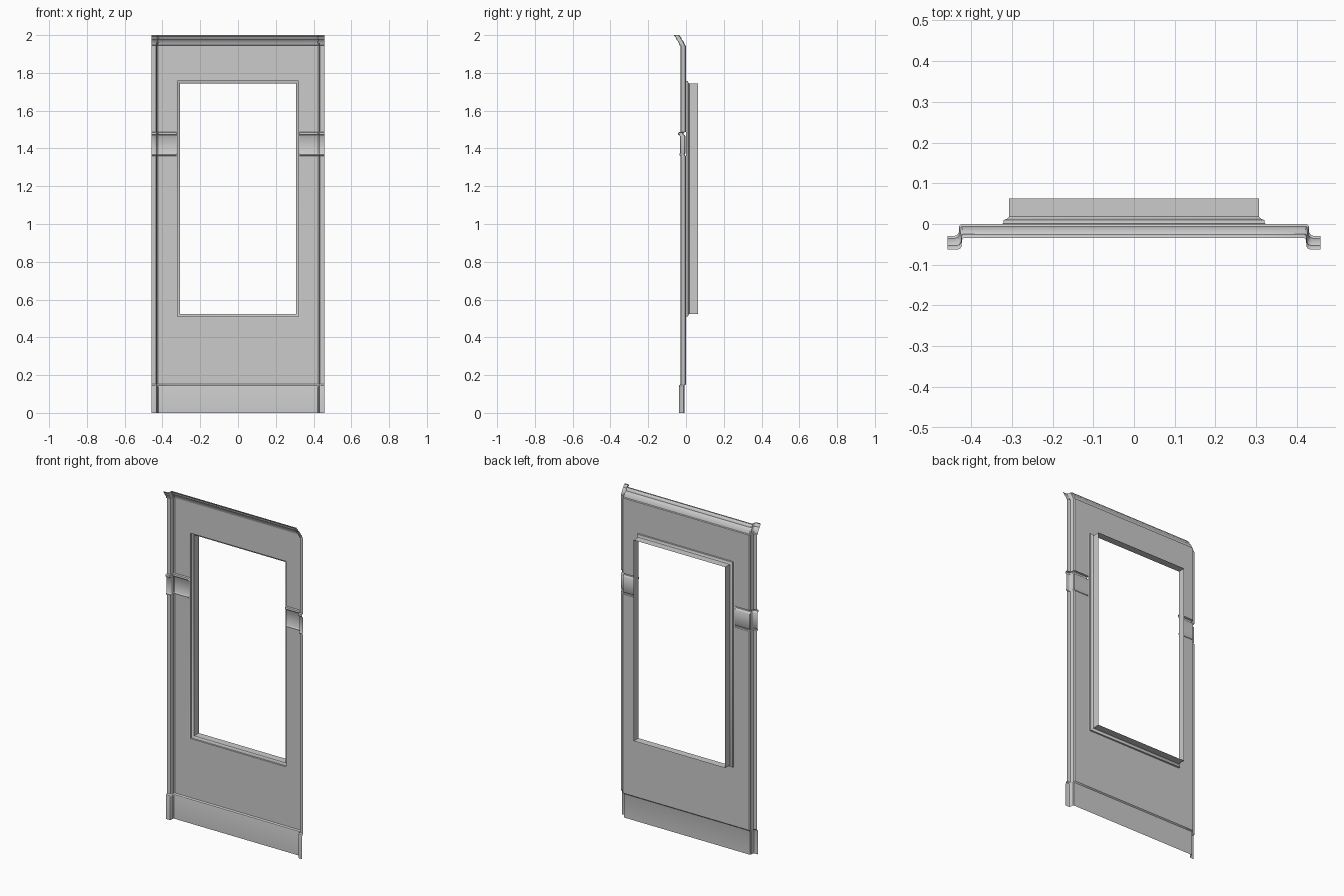
import bpy, bmesh, math

if "Cube" in bpy.data.objects:
    bpy.data.objects.remove(bpy.data.objects["Cube"])

W, Z0, Z1 = 0.325, 0.505, 1.761     # window opening in the wall sheet


def finish(name, bm):
    mesh = bpy.data.meshes.new(name)
    bm.to_mesh(mesh)
    bm.free()
    obj = bpy.data.objects.new(name, mesh)
    bpy.context.collection.objects.link(obj)
    bpy.ops.object.select_all(action='DESELECT')
    obj.select_set(True)
    bpy.context.view_layer.objects.active = obj
    bpy.ops.object.shade_smooth_by_angle(angle=math.radians(35))
    return obj


# Plan of the wall: pilaster edge, rounded corner, return, flat field
half = [(-0.458, -0.029), (-0.440, -0.029), (-0.434, -0.027), (-0.430, -0.021),
        (-0.429, -0.005), (-0.424, 0.0), (-W, 0.0)]
plan = half + [(-x, y) for x, y in reversed(half)]


def sweep(name, profile):
    """Sweep a (projection, height) profile along the plan, leaving the window open."""
    bm = bmesh.new()
    rows = []
    for d, z in profile:
        row = []
        for x, y in plan:
            shift = 0.2 * d if 0.43 < abs(x) < 0.45 or 0.42 < abs(x) <= 0.43 else 0
            row.append(bm.verts.new((x - math.copysign(shift, x), y - d, z)))
        rows.append(row)
    for low, high in zip(rows, rows[1:]):
        for i in range(len(plan) - 1):
            x = (low[i].co.x + low[i + 1].co.x) / 2
            z = (low[0].co.z + high[0].co.z) / 2
            if abs(x) < W and Z0 < z < Z1:
                continue
            bm.faces.new((low[i], low[i + 1], high[i + 1], high[i]))
    loose = [v for v in bm.verts if not v.link_faces]
    bmesh.ops.delete(bm, geom=loose, context='VERTS')
    return finish(name, bm)


# Wall layers from floor to ceiling
sweep("baseboard", [(0.009, 0), (0.009, 0.138), (0.007, 0.146), (0, 0.152)])
sweep("lower_wall", [(0, 0.152), (0, Z0), (0, 1.360)])
sweep("chair_rail", [(0, 1.360), (0.006, 1.363), (0.007, 1.368), (0.004, 1.373),
                     (0.002, 1.376), (0.002, 1.464), (0.006, 1.470),
                     (0.012, 1.474), (0.013, 1.480), (0.011, 1.485), (0, 1.487)])
sweep("upper_wall", [(0, 1.487), (0, Z1), (0, 1.944)])
sweep("crown_moulding", [(0, 1.944), (0.006, 1.947), (0.008, 1.955), (0.013, 1.966),
                         (0.021, 1.977), (0.024, 1.979), (0.025, 1.986),
                         (0.030, 1.992), (0.034, 1.995), (0.034, 2.0)])


# Window reveal: rectangular loops of (inset, depth) stepping back through the wall
def window_frame(name, steps):
    bm = bmesh.new()
    loops = []
    for inset, y in steps:
        w, a, b = W - inset, Z0 + inset, Z1 - inset
        loops.append([bm.verts.new(p) for p in
                      ((-w, y, a), (w, y, a), (w, y, b), (-w, y, b))])
    for outer, inner in zip(loops, loops[1:]):
        for i in range(4):
            j = (i + 1) % 4
            bm.faces.new((outer[i], outer[j], inner[j], inner[i]))
    return finish(name, bm)


window_frame("window_frame", [(0, 0), (0.004, 0.001), (0.005, 0.010), (0.009, 0.011),
                              (0.014, 0.013), (0.018, 0.018), (0.018, 0.063)])
